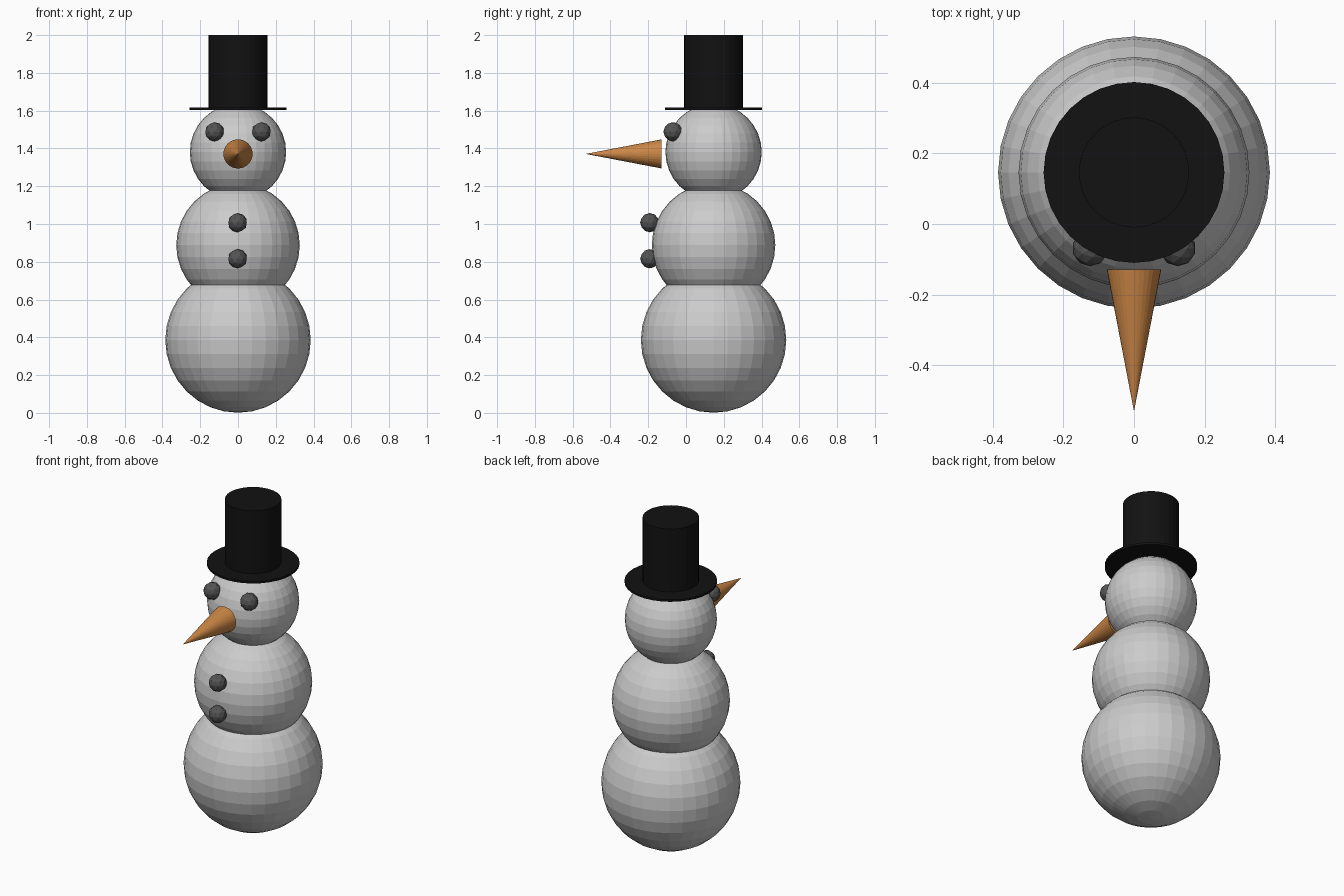
import bpy
from math import pi

if "Cube" in bpy.data.objects:
    bpy.data.objects.remove(bpy.data.objects["Cube"])

AXIS_Y = 0.146  # body axis sits behind the origin because the nose sticks out


def material(name, rgb):
    m = bpy.data.materials.new(name)
    m.diffuse_color = (*rgb, 1.0)
    m.use_nodes = True
    m.node_tree.nodes["Principled BSDF"].inputs["Base Color"].default_value = m.diffuse_color
    return m


black = material("hat_black", (0.006, 0.006, 0.006))
coal = material("coal_grey", (0.09, 0.09, 0.09))
orange = material("carrot_orange", (0.6, 0.24, 0.06))


def finish(name, mat=None):
    ob = bpy.context.object
    ob.name = name
    if mat:
        ob.data.materials.append(mat)
    return ob


# Three stacked snowballs, flat shaded
for name, r, z in (("bottom_ball", 0.385, 0.386),
                   ("middle_ball", 0.327, 0.888),
                   ("head_ball", 0.255, 1.381)):
    bpy.ops.mesh.primitive_uv_sphere_add(segments=32, ring_count=16, radius=r,
                                         location=(0, AXIS_Y, z))
    finish(name)

# Coal lumps: two eyes and two buttons
for name, loc in (("eye_left", (-0.124, -0.069, 1.488)),
                  ("eye_right", (0.124, -0.069, 1.488)),
                  ("button_upper", (-0.002, -0.192, 1.007)),
                  ("button_lower", (-0.002, -0.192, 0.816))):
    bpy.ops.mesh.primitive_ico_sphere_add(subdivisions=2, radius=0.051, location=loc)
    finish(name, coal)

# Carrot nose, pointing forward
NOSE_BASE, NOSE_TIP = -0.129, -0.531
bpy.ops.mesh.primitive_cone_add(vertices=32, radius1=0.077, radius2=0,
                                depth=NOSE_BASE - NOSE_TIP,
                                location=(0, (NOSE_BASE + NOSE_TIP) / 2, 1.371),
                                rotation=(pi / 2, 0, 0))
finish("nose", orange)

# Top hat: thin brim and tall crown
for name, r, z0, z1 in (("hat_brim", 0.256, 1.603, 1.616),
                        ("hat_crown", 0.156, 1.61, 2.0)):
    bpy.ops.mesh.primitive_cylinder_add(vertices=32, radius=r, depth=z1 - z0,
                                        location=(0, AXIS_Y, (z0 + z1) / 2))
    finish(name, black)
